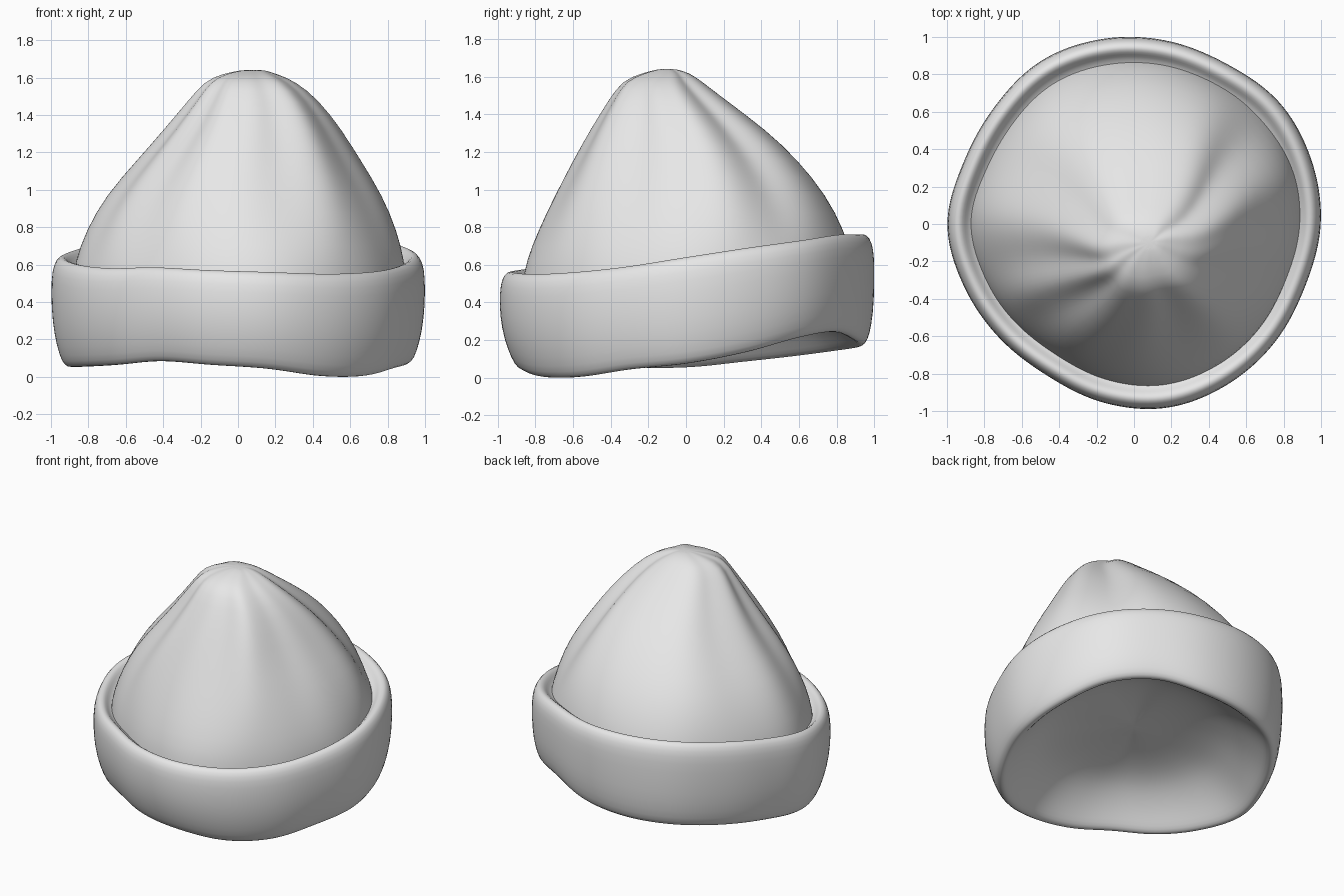
import bpy
import math

cube = bpy.data.objects.get("Cube")
if cube:
    bpy.data.objects.remove(cube)

SIDES = 80

wool = bpy.data.materials.new("grey wool")
wool.use_nodes = True
wool.diffuse_color = (0.8, 0.8, 0.8, 1)
wool.node_tree.nodes["Principled BSDF"].inputs["Base Color"].default_value = (0.8, 0.8, 0.8, 1)


def around(values, angle):
    """Smoothly blend evenly spaced values around the full circle (from +x, counter-clockwise)."""
    n = len(values)
    pos = angle / math.tau * n
    i = math.floor(pos)
    t = pos - i
    a, b, c, d = (values[(i + k) % n] for k in (-1, 0, 1, 2))
    return b + 0.5 * t * (c - a + t * (2 * a - 5 * b + 4 * c - d + t * (3 * (b - c) + d - a)))


# Values every 20 degrees: outline radius, lower edge and upper edge of the cuff
RADIUS = [1.0, 1.01, 1.015, 0.99, 0.997, 1.005, 1.005, 0.975, 0.97,
          1.0, 0.97, 0.945, 0.935, 0.97, 1.0, 0.995, 0.985, 0.975]
LOWER = [0.07, 0.13, 0.21, 0.24, 0.19, 0.16, 0.14, 0.11, 0.08,
         0.05, 0.05, 0.06, 0.08, 0.06, 0.04, 0.0, 0.0, 0.04]
UPPER = [0.64, 0.69, 0.73, 0.76, 0.76, 0.76, 0.75, 0.72, 0.68,
         0.64, 0.60, 0.58, 0.585, 0.57, 0.56, 0.55, 0.56, 0.59]

# Crown levels: height, left and right reach in x, front and back reach in y
CROWN = [(0.34, -0.88, 0.89, -0.88, 0.89), (0.50, -0.88, 0.89, -0.87, 0.89),
         (0.62, -0.86, 0.88, -0.85, 0.88), (0.78, -0.80, 0.84, -0.79, 0.84),
         (0.97, -0.69, 0.76, -0.70, 0.75), (1.16, -0.52, 0.64, -0.60, 0.60),
         (1.32, -0.38, 0.54, -0.51, 0.43), (1.48, -0.25, 0.42, -0.41, 0.21),
         (1.58, -0.17, 0.30, -0.34, 0.08), (1.62, -0.08, 0.20, -0.23, 0.02),
         (1.64, 0.02, 0.14, -0.15, -0.05)]

# Folds: direction in degrees, width in degrees, depth
FOLDS = [(15, 11, 0.03), (38, 11, -0.045), (60, 12, 0.015), (95, 14, -0.01),
         (130, 14, 0.015), (155, 12, -0.015), (180, 10, 0.02), (199, 9, -0.02),
         (212, 8, 0.015), (226, 9, -0.025), (243, 10, 0.02), (285, 11, -0.02),
         (308, 11, 0.03), (335, 12, -0.025)]


def fold_depth(angle):
    total = 0
    for direction, width, depth in FOLDS:
        gap = (math.degrees(angle) - direction + 180) % 360 - 180
        total += depth * math.exp(-(gap / width) ** 2)
    return total


def crown_ring(level):
    z, x0, x1, y0, y1 = level
    cx, cy, rx, ry = (x0 + x1) / 2, (y0 + y1) / 2, (x1 - x0) / 2, (y1 - y0) / 2
    size = (rx + ry) / 2
    fold = min(1, max(0, (z - 0.55) / 0.5)) * min(1, size / 0.45)
    base = min(1, max(0, (1.2 - z) / 0.6))
    ring = []
    for i in range(SIDES):
        a = math.tau * i / SIDES
        f = 1 + base * (around(RADIUS, a) / 0.99 - 1) + fold * fold_depth(a) / size
        ring.append((cx + rx * f * math.cos(a), cy + ry * f * math.sin(a), z))
    return ring


def cuff_ring(point):
    u, r = point
    mean_low, mean_high = sum(LOWER) / len(LOWER), sum(UPPER) / len(UPPER)
    mean = mean_low + (mean_high - mean_low) * u
    spread = min(1, r / 0.84)
    ring = []
    for i in range(SIDES):
        a = math.tau * i / SIDES
        low, high = around(LOWER, a), around(UPPER, a)
        flare = 0.025 * math.sin(a) * max(0, 1 - 2 * u) * spread
        rad = around(RADIUS, a) * (r + flare)
        z = mean + (low + (high - low) * u - mean) * spread
        ring.append((rad * math.cos(a), rad * math.sin(a), z))
    return ring


def loft(name, rings, cap_first):
    """Skin rings into a smooth surface and close the first or the last ring with a fan."""
    verts = [p for ring in rings for p in ring]
    faces = []
    for j in range(len(rings) - 1):
        a, b = j * SIDES, (j + 1) * SIDES
        for i in range(SIDES):
            k = (i + 1) % SIDES
            faces.append((a + i, a + k, b + k, b + i))
    start = 0 if cap_first else (len(rings) - 1) * SIDES
    end = verts[start:start + SIDES]
    hub = len(verts)
    verts.append(tuple(sum(p[c] for p in end) / SIDES for c in range(3)))
    for i in range(SIDES):
        edge = (start + i, start + (i + 1) % SIDES)
        faces.append((edge[1], edge[0], hub) if cap_first else (*edge, hub))
    mesh = bpy.data.meshes.new(name)
    mesh.from_pydata(verts, [], faces)
    mesh.materials.append(wool)
    mesh.polygons.foreach_set("use_smooth", [True] * len(mesh.polygons))
    obj = bpy.data.objects.new(name, mesh)
    bpy.context.collection.objects.link(obj)
    sub = obj.modifiers.new("soften", "SUBSURF")
    sub.levels = sub.render_levels = 1


# Crown: from inside the cuff up to the gathered peak
loft("crown", [crown_ring(level) for level in CROWN], False)

# Lining and cuff: height share and radius share, from the shallow inner hollow
# out to the hem, up the outside and over into the crease
SECTION = [(0.55, 0.15), (0.54, 0.3), (0.51, 0.45), (0.45, 0.58), (0.35, 0.68), (0.22, 0.77),
           (0.1, 0.835), (0.03, 0.87), (0.0, 0.9),
           (0.02, 0.93), (0.1, 0.955), (0.3, 0.985), (0.55, 1.0), (0.8, 1.0),
           (0.93, 0.988), (1.0, 0.96), (1.005, 0.93), (0.96, 0.905), (0.91, 0.885), (0.88, 0.84)]
loft("folded_cuff_and_lining", [cuff_ring(p) for p in SECTION], True)
